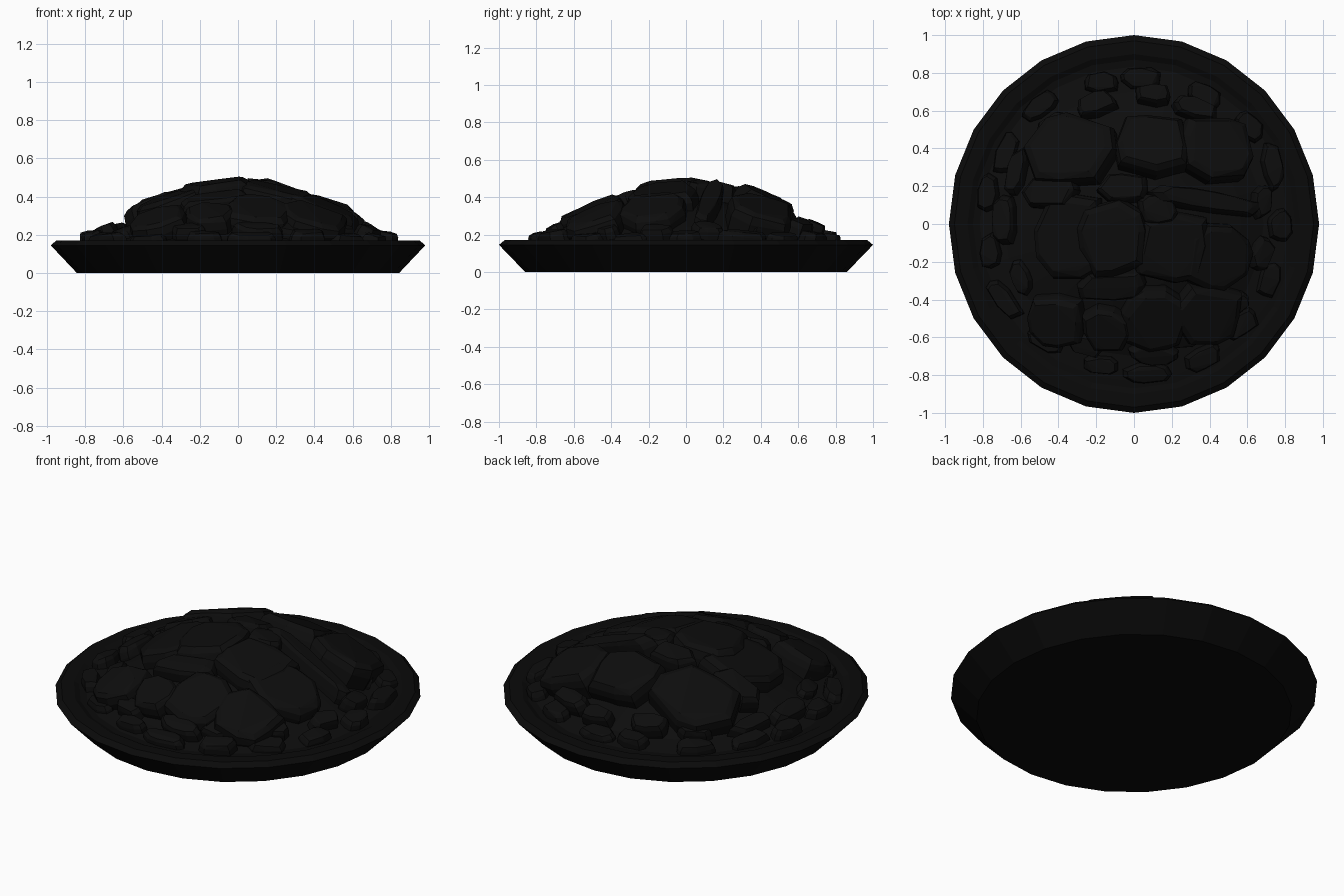
import bpy, bmesh, math, random
from mathutils import Vector, Matrix

if "Cube" in bpy.data.objects:
    bpy.data.objects.remove(bpy.data.objects["Cube"])

random.seed(7)


def material(name, v):
    m = bpy.data.materials.new(name)
    m.diffuse_color = (v, v, v, 1)
    m.use_nodes = True
    m.node_tree.nodes["Principled BSDF"].inputs["Base Color"].default_value = m.diffuse_color
    return m


coal = material("coal_black", 0.004)
iron = material("iron_black", 0.003)


def add(name, bm, mat):
    bmesh.ops.recalc_face_normals(bm, faces=bm.faces)
    me = bpy.data.meshes.new(name)
    bm.to_mesh(me)
    bm.free()
    me.materials.append(mat)
    ob = bpy.data.objects.new(name, me)
    bpy.context.collection.objects.link(ob)
    return ob


def lathe(name, profile, mat, n=24, sx=0.98):
    bm = bmesh.new()
    rings = []
    for r, z in profile:
        rings.append([bm.verts.new((sx * r * math.sin(2 * math.pi * i / n),
                                    r * math.cos(2 * math.pi * i / n), z)) for i in range(n)])
    for a, b in zip(rings, rings[1:]):
        for i in range(n):
            j = (i + 1) % n
            bm.faces.new((a[i], a[j], b[j], b[i]))
    bm.faces.new(rings[0])
    bm.faces.new(rings[-1])
    return add(name, bm, mat)


# Faceted shallow dish with bevelled rim
lathe("dish", [(0.86, 0), (1.0, 0.145), (0.97, 0.17), (0.90, 0.17), (0.87, 0.155)], iron)
# Packed mound that fills the gaps between stones
lathe("mound", [(0.86, 0.15), (0.70, 0.18), (0.58, 0.24), (0.35, 0.34), (0.1, 0.40)], coal)


def stone(name, x, y, top, rx, ry, rot=0, tilt=0.4, depth=0.2):
    """Irregular bevelled slab leaning down the slope of the heap."""
    bm = bmesh.new()
    n = random.randint(8, 10)
    angles = [2 * math.pi * (i + random.uniform(-.28, .28)) / n for i in range(n)]
    radii = [random.uniform(0.94, 1.12) for _ in angles]
    for s, z in ((0.95, -depth), (1.0, -0.06), (0.95, -0.022), (0.80, 0.0)):
        for a, r in zip(angles, radii):
            c, d = math.cos(a), math.sin(a)
            k = r * s / (abs(c) ** 3 + abs(d) ** 3) ** (1 / 3)
            bm.verts.new((rx * k * c, ry * k * d, z + random.uniform(-.006, .006)))
    bmesh.ops.convex_hull(bm, input=bm.verts)
    loose = [v for v in bm.verts if not v.link_faces]
    bmesh.ops.delete(bm, geom=loose, context='VERTS')
    axis = Vector((-y, x, 0)).normalized()
    m = (Matrix.Translation((x, y, top)) @ Matrix.Rotation(tilt, 4, axis)
         @ Matrix.Rotation(math.radians(rot), 4, 'Z'))
    bmesh.ops.transform(bm, matrix=m, verts=bm.verts)
    for v in bm.verts:
        v.co.z = max(v.co.z, 0.12)
    return add(name, bm, coal)


# Large slabs on the slope: x, y, half width, half depth
large = [
    (-.35, .42, .25, .19), (.10, .44, .19, .17), (.46, .42, .19, .18),
    (-.13, -.08, .18, .20), (-.36, -.06, .19, .23), (.22, -.13, .20, .19),
    (.46, -.18, .20, .17), (.12, -.53, .17, .18), (.40, -.49, .18, .16),
    (-.43, -.53, .16, .14), (-.15, -.57, .13, .12), (.40, .13, .32, .055),
    (-.06, .20, .13, .08), (.13, .08, .10, .09), (-.12, -.34, .18, .08),
    (-.46, .17, .15, .08),
]
for i, (x, y, rx, ry) in enumerate(large):
    r = math.hypot(x, y)
    stone(f"large_stone_{i + 1}", x, y, 0.525 - 0.33 * r + 0.08 * max(y, 0), rx, ry,
          random.uniform(-10, 10), min(0.43, 0.95 * r))

# Two rings of small stones around the foot of the heap
for ring, (radius, count, top) in enumerate(((0.79, 17, 0.208), (0.69, 15, 0.24))):
    for i in range(count):
        a = 2 * math.pi * (i + random.uniform(-.15, .15) + 0.5 * ring) / count
        r = radius + random.uniform(-.02, .02)
        x, y = r * math.cos(a), r * math.sin(a)
        stone(f"small_stone_{ring + 1}_{i + 1}", x, y,
              top + random.uniform(-.012, .012) + 0.04 * ring * max(y, 0),
              random.uniform(.05, .065), random.uniform(.08, .135),
              math.degrees(a) + random.uniform(-15, 15), 0.2 + 0.2 * ring, 0.1)
